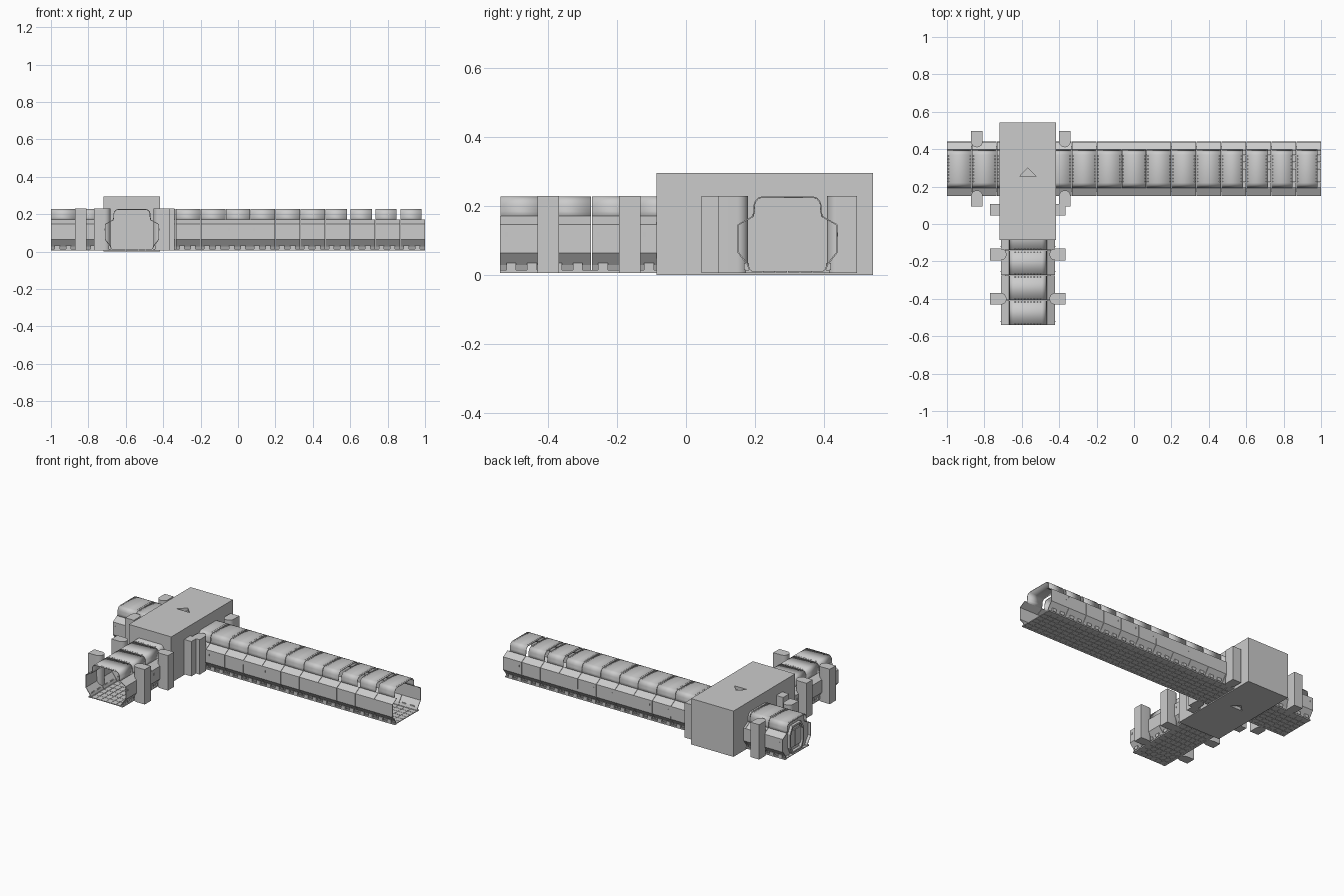
import bpy, bmesh, math
from mathutils import Matrix, Vector

if "Cube" in bpy.data.objects:
    bpy.data.objects.remove(bpy.data.objects["Cube"])

SEG = 2 / 15                                   # length of one corridor segment
MAIN = Matrix.Translation((0, 0.295, 0))
SIDE = Matrix.Translation((-0.567, 0, 0)) @ Matrix.Rotation(math.pi / 2, 4, 'Z')

# Half cross-sections as (distance from centre line, height)
WALL = [(0.108, 0.010), (0.116, 0.030), (0.143, 0.065), (0.143, 0.146), (0.100, 0.170)]
CAP = [(0.101, 0.168), (0.097, 0.185), (0.097, 0.202), (0.093, 0.214), (0.086, 0.222), (0.075, 0.226)]


def finish(name, bm, frame=Matrix(), smooth=None):
    bmesh.ops.recalc_face_normals(bm, faces=bm.faces)
    me = bpy.data.meshes.new(name)
    bm.to_mesh(me)
    bm.free()
    ob = bpy.data.objects.new(name, me)
    ob.matrix_world = frame
    bpy.context.collection.objects.link(ob)
    if smooth:
        for p in me.polygons:
            p.use_smooth = True
        bpy.context.view_layer.objects.active = ob
        ob.select_set(True)
        bpy.ops.object.shade_smooth_by_angle(angle=math.radians(smooth))
        ob.select_set(False)
    return ob


def add_box(bm, lo, hi):
    lo, hi = Vector(lo), Vector(hi)
    size = hi - lo
    m = Matrix.Translation((lo + hi) / 2) @ Matrix.Diagonal((*size, 1))
    bmesh.ops.create_cube(bm, size=1, matrix=m)


def add_strip(bm, profile, a, b):
    va = [bm.verts.new((a, d, z)) for d, z in profile]
    vb = [bm.verts.new((b, d, z)) for d, z in profile]
    for i in range(len(profile) - 1):
        bm.faces.new((va[i], va[i + 1], vb[i + 1], vb[i]))


def add_prism(bm, pts, vec):
    f = bm.faces.new([bm.verts.new(p) for p in pts])
    ext = bmesh.ops.extrude_face_region(bm, geom=[f], use_keep_orig=True)
    vs = [v for v in ext['geom'] if isinstance(v, bmesh.types.BMVert)]
    bmesh.ops.translate(bm, verts=vs, vec=vec)


def mirrored(half):
    return half + [(-d, z) for d, z in reversed(half)]


def shell(ob, t):
    mod = ob.modifiers.new("thickness", 'SOLIDIFY')
    mod.thickness, mod.offset = t, 0


def corridor(name, frame, start, count, gapped=()):
    walls, caps, floor, trim = (bmesh.new() for _ in range(4))
    for i in range(count):
        a = start + i * SEG
        b = a + SEG
        # Side walls, one panel per segment
        for s in (1, -1):
            add_strip(walls, [(s * d, z) for d, z in WALL], a + 0.001, b - 0.001)
            # Ledge lip, skirting rail, brackets and wall catch
            y0, y1 = sorted((s * 0.104, s * 0.122))
            add_box(trim, (a, y0, 0.006), (b, y1, 0.014))
            for k in (0.25, 0.7):
                x = a + k * SEG
                y0, y1 = sorted((s * 0.112, s * 0.126))
                add_box(trim, (x - 0.014, y0, 0.014), (x + 0.014, y1, 0.034))
            x = a + 0.02
            y0, y1 = sorted((s * 0.142, s * 0.146))
            add_box(trim, (x - 0.003, y0, 0.112), (x + 0.003, y1, 0.124))
        # Roof cap, with wider gaps near the open end
        cut = 0.018 if i in gapped else 0.0015
        add_strip(caps, mirrored(CAP), a + 0.0015, b - cut)
        # Rows of studs along the cap joints
        for k in range(9):
            d = -0.068 + k * 0.017
            for x in (a + 0.008, b - cut - 0.008):
                add_box(trim, (x - 0.002, d - 0.003, 0.225), (x + 0.002, d + 0.003, 0.2285))
        # Floor tiles
        for u in range(3):
            for v in range(6):
                x, y = a + u * SEG / 3, -0.108 + v * 0.036
                add_box(floor, (x + 0.001, y + 0.001, 0.007), (x + SEG / 3 - 0.001, y + 0.035, 0.012))
    shell(finish(name + "_walls", walls, frame), 0.004)
    shell(finish(name + "_roof_caps", caps, frame, 35), 0.004)
    finish(name + "_floor_tiles", floor, frame)
    finish(name + "_trim", trim, frame)


# Long corridor, in two runs either side of the junction, and the short branch
corridor("long_corridor", MAIN, -1 + 4 * SEG, 11, gapped=(7, 8, 9, 10))
corridor("stub_corridor", MAIN, -1, 3)
corridor("branch_corridor", SIDE, -0.541, 4)

# Junction block with triangular recesses above and below
bm = bmesh.new()
add_box(bm, (-0.72, -0.086, 0), (-0.417, 0.544, 0.296))
block = finish("junction_block", bm)
bm = bmesh.new()
for z in (-0.02, 0.276):
    add_prism(bm, [(-0.613, 0.253, z), (-0.523, 0.253, z), (-0.568, 0.299, z)], (0, 0, 0.04))
cutter = finish("recess_cutter", bm)
cutter.hide_render = True
cutter.hide_set(True)
cut = block.modifiers.new("recess", 'BOOLEAN')
cut.object, cut.operation, cut.solver = cutter, 'DIFFERENCE', 'EXACT'


# Buttress: square outside, rounded where it meets the wall
def buttress(name, frame, along, side):
    bm = bmesh.new()
    r, inner, outer = 0.031, 0.115, 0.202
    pts = [(along - r, outer), (along + r, outer)]
    for k in range(13):
        t = math.pi * k / 12
        pts.append((along + r * math.cos(t), inner + r - r * math.sin(t)))
    add_prism(bm, [(x, side * y, 0.005) for x, y in pts], (0, 0, 0.225))
    finish(name, bm, frame, 35)


for s in (1, -1):
    for x in (-0.84, -0.37):
        buttress("long_buttress", MAIN, x, s)
    for y in (-0.4, -0.163, 0.076):
        buttress("branch_buttress", SIDE, y, s)

# Closed end wall with an arched door frame at the left end
bm = bmesh.new()
add_prism(bm, [(-0.982, d * 0.97, z) for d, z in mirrored(WALL + CAP[1:])], (0.006, 0, 0))
finish("end_wall", bm, MAIN)
DOOR = [(0.05, 0.02), (0.07, 0.06), (0.07, 0.15), (0.045, 0.195)]
bm = bmesh.new()
outer, inner = mirrored(DOOR), mirrored([(d * 0.85, 0.1 + (z - 0.1) * 0.88) for d, z in DOOR])
n = len(outer)
for i in range(n):
    j = (i + 1) % n
    quad = [outer[i], outer[j], inner[j], inner[i]]
    add_prism(bm, [(-1.0, d, z) for d, z in quad], (0.02, 0, 0))
bmesh.ops.remove_doubles(bm, verts=bm.verts, dist=0.0001)
finish("door_frame", bm, MAIN)
bm = bmesh.new()
for s in (1, -1):
    y0, y1 = sorted((s * 0.001, s * 0.058))
    add_box(bm, (-0.988, y0, 0.05), (-0.98, y1, 0.155))
finish("door_leaves", bm, MAIN)
